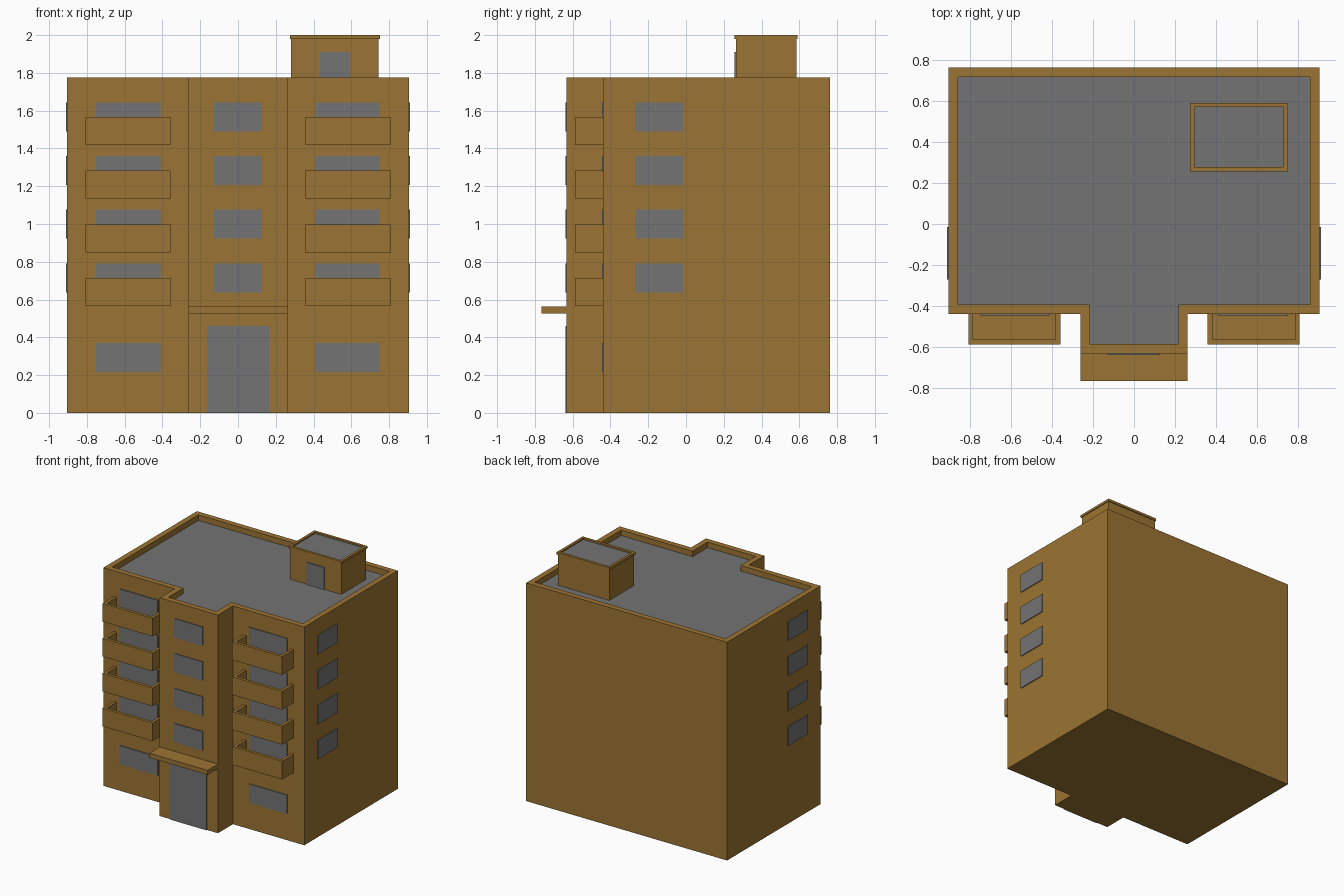
import bpy, bmesh

if "Cube" in bpy.data.objects:
    bpy.data.objects.remove(bpy.data.objects["Cube"])


def material(name, rgb):
    m = bpy.data.materials.new(name)
    m.diffuse_color = (*rgb, 1)
    m.use_nodes = True
    m.node_tree.nodes["Principled BSDF"].inputs["Base Color"].default_value = m.diffuse_color
    return m


BROWN = material("ochre_wall", (0.33, 0.175, 0.033))
GREY = material("grey_panel", (0.174, 0.174, 0.174))


def prism(name, outline, z0, z1, mats, rim=0, depth=0):
    """Extrude an outline; optionally sink the top inside a rim, using the last material."""
    bm = bmesh.new()
    face = bm.faces.new([bm.verts.new((x, y, z0)) for x, y in outline])
    ext = bmesh.ops.extrude_face_region(bm, geom=[face], use_keep_orig=True)
    verts = [g for g in ext["geom"] if isinstance(g, bmesh.types.BMVert)]
    bmesh.ops.translate(bm, verts=verts, vec=(0, 0, z1 - z0))
    bmesh.ops.recalc_face_normals(bm, faces=bm.faces[:])
    if rim:
        top = max(bm.faces, key=lambda f: f.calc_center_median().z)
        bmesh.ops.inset_region(bm, faces=[top], thickness=rim, use_even_offset=True)
        sunk = bmesh.ops.extrude_discrete_faces(bm, faces=[top])["faces"][0]
        bmesh.ops.translate(bm, verts=sunk.verts[:], vec=(0, 0, -depth))
        sunk.material_index = len(mats) - 1
    mesh = bpy.data.meshes.new(name)
    bm.to_mesh(mesh)
    bm.free()
    for m in mats:
        mesh.materials.append(m)
    obj = bpy.data.objects.new(name, mesh)
    bpy.context.collection.objects.link(obj)
    return obj


def box(name, x0, x1, y0, y1, z0, z1, mats, rim=0, depth=0):
    return prism(name, [(x0, y0), (x1, y0), (x1, y1), (x0, y1)], z0, z1, mats, rim, depth)


W, FRONT, BAY, BACK = 0.904, -0.439, -0.632, 0.763
BW, TOP, ROOF, P = 0.262, 1.775, 1.73, 0.007

# Main block with projecting stair bay, parapet and sunken roof
half = [(BW, BAY), (BW, FRONT), (W, FRONT), (W, BACK)]
prism("building_body", half + [(-x, y) for x, y in reversed(half)],
      0, TOP, [BROWN, GREY], 0.046, TOP - ROOF)

# Entrance door and canopy
box("entrance_door", -0.164, 0.164, BAY - P, BAY, 0, 0.46, [GREY])
box("entrance_canopy", -BW, BW, -0.765, BAY + 0.01, 0.525, 0.562, [BROWN])

# Upper storeys: bay windows, side windows, balconies
for i in range(4):
    dz = i * 0.284
    z0, z1 = 0.638 + dz, 0.792 + dz
    box("bay_window", -0.128, 0.126, BAY - P, BAY, z0, z1, [GREY])
    for s in (-1, 1):
        a, b = sorted((s * W, s * (W + P)))
        box("side_window", a, b, -0.27, -0.015, z0, z1, [GREY])
        a, b = sorted((s * 0.41, s * 0.752))
        box("balcony_window", a, b, FRONT - P, FRONT, z0, z1, [GREY])
        a, b = sorted((s * 0.358, s * 0.808))
        box("balcony", a, b, -0.587, FRONT + 0.024, 0.566 + dz, 0.714 + dz,
            [BROWN], 0.024, 0.123)

# Ground floor windows
for s in (-1, 1):
    a, b = sorted((s * 0.41, s * 0.752))
    box("ground_window", a, b, FRONT - P, FRONT, 0.217, 0.37, [GREY])

# Rooftop stair house with rimmed roof and door
box("stair_house", 0.281, 0.745, 0.264, 0.584, ROOF, 1.985, [BROWN])
box("stair_house_roof", 0.274, 0.751, 0.256, 0.591, 1.98, 2.0, [BROWN, GREY], 0.021, 0.012)
box("stair_house_door", 0.435, 0.595, 0.257, 0.264, ROOF, 1.91, [GREY])
